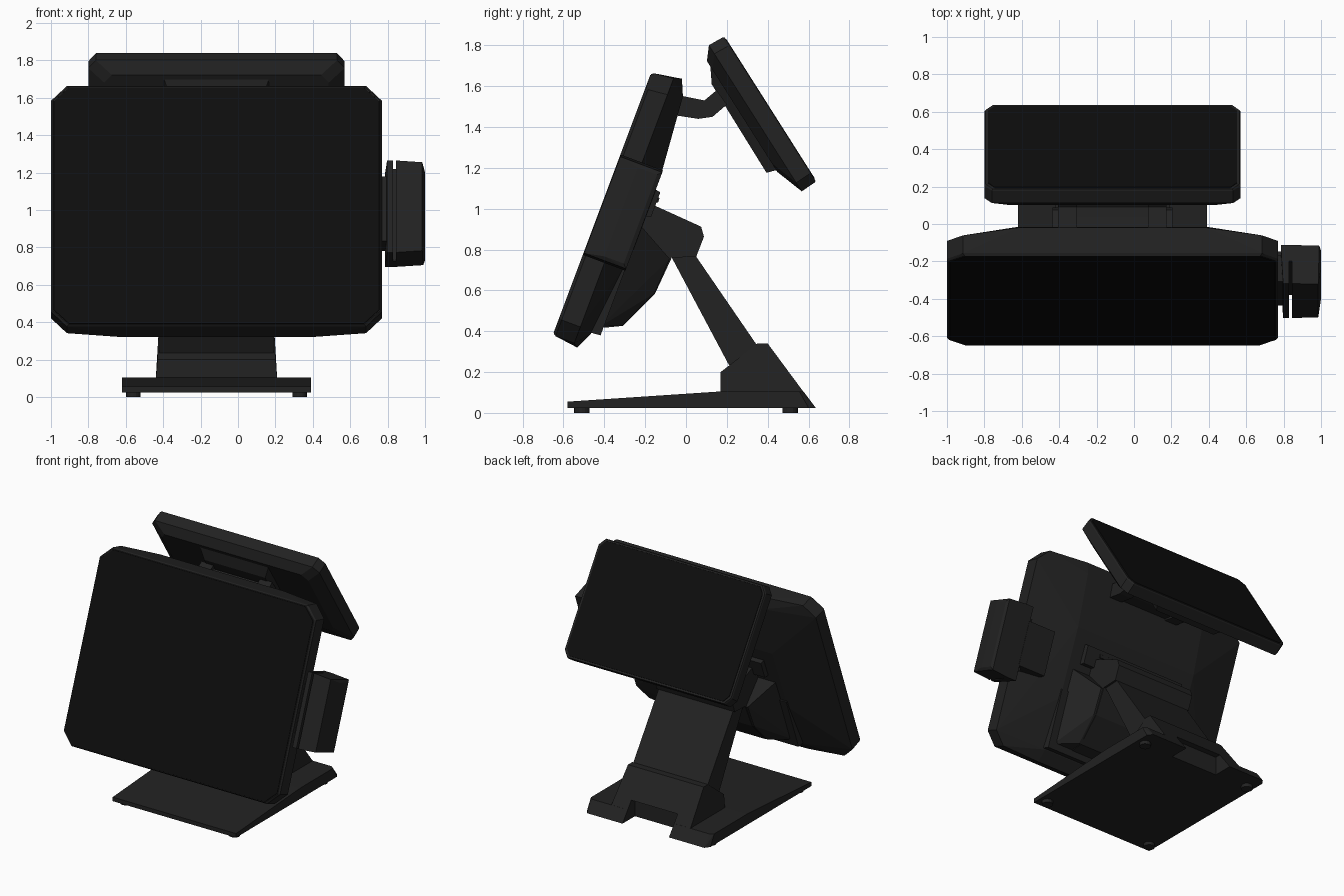
import bpy, bmesh, math
from mathutils import Vector

if "Cube" in bpy.data.objects:
    bpy.data.objects.remove(bpy.data.objects["Cube"])

CX = -0.115  # centre line of stand and screens


def material(name, v):
    m = bpy.data.materials.new(name)
    m.diffuse_color = (v, v, v, 1)
    m.use_nodes = True
    m.node_tree.nodes["Principled BSDF"].inputs["Base Color"].default_value = m.diffuse_color
    return m


BODY, GLASS = material("dark_plastic", 0.016), material("black_glass", 0.004)


def finish(name, bm, mat=BODY):
    bmesh.ops.recalc_face_normals(bm, faces=bm.faces[:])
    me = bpy.data.meshes.new(name)
    bm.to_mesh(me)
    bm.free()
    me.materials.append(mat)
    ob = bpy.data.objects.new(name, me)
    bpy.context.collection.objects.link(ob)
    return ob


def hull(name, pts, mat=BODY):
    """Convex solid around the points."""
    bm = bmesh.new()
    for p in pts:
        bm.verts.new(p)
    r = bmesh.ops.convex_hull(bm, input=bm.verts[:])
    junk = {g for g in r["geom_interior"] + r["geom_unused"] if isinstance(g, bmesh.types.BMVert)}
    bmesh.ops.delete(bm, geom=list(junk), context='VERTS')
    bmesh.ops.dissolve_limit(bm, angle_limit=math.radians(1), verts=bm.verts[:], edges=bm.edges[:])
    return finish(name, bm, mat)


def prism(name, prof, x0, x1, flare=0.0):
    """Side profile (y, z) extruded across x."""
    bm = bmesh.new()
    a = [bm.verts.new((x0, y, z)) for y, z in prof]
    b = [bm.verts.new((x1, y, z)) for y, z in prof]
    bm.faces.new(a)
    bm.faces.new(b[::-1])
    n = len(prof)
    for i in range(n):
        bm.faces.new((a[i], b[i], b[(i + 1) % n], a[(i + 1) % n]))
    return finish(name, bm)


def frame(origin, up, normal):
    """Tilted panel coordinates: x across, s along the panel, t into its depth."""
    o, u, n = (Vector((0, *v)) for v in (origin, up, normal))
    return lambda x, s, t: Vector((x, 0, 0)) + o + u * s + n * t


def outline(f, half, s0, s1, t, c, cs):
    """Rectangle with cut corners."""
    return [f(CX + sx * x, s, t) for sx in (-1, 1)
            for x, s in ((half, s0 + cs), (half - c, s0), (half - c, s1), (half, s1 - cs))]


def block(f, x0, x1, s0, s1, t0, t1, taper=0.0):
    lo = [f(x, s, t0) for x in (x0, x1) for s in (s0, s1)]
    return lo + [f(x, s, t1) for x in (x0 + taper, x1 - taper) for s in (s0 + taper, s1 - taper)]


main = frame((-0.65, 0.38), (0.351, 0.936), (0.936, -0.351))
rear = frame((0.186, 1.843), (0.536, -0.844), (-0.844, -0.536))

# main display: cut-corner front, flat centre back, sloping flanks
pts = outline(main, 0.875, 0.008, 1.367, 0, 0.085, 0.08)
pts += outline(main, 0.885, 0.0, 1.375, 0.012, 0.085, 0.085)
pts += outline(main, 0.885, 0.0, 1.385, 0.11, 0.085, 0.085)
for s, t in ((-0.015, 0.13), (0.07, 0.17), (0.437, 0.208), (0.936, 0.217), (1.318, 0.184), (1.398, 0.149)):
    pts += [main(CX + k * 0.505, s, t) for k in (-1, 1)]
hull("main_display_body", pts)
hull("main_display_glass", outline(main, 0.87, 0.012, 1.362, -0.003, 0.083, 0.08)
     + outline(main, 0.872, 0.01, 1.364, 0.004, 0.083, 0.08), GLASS)

# ridge and slats on the back of the main display
hull("port_cover", block(main, CX - 0.42, CX + 0.42, 0.70, 0.85, 0.19, 0.245, 0.01))
for i in range(2):
    s = 0.735 + i * 0.05
    hull(f"port_slat_{i + 1}", block(main, CX - 0.3, CX + 0.3, s, s + 0.03, 0.24, 0.252, 0.004))
hull("lower_back_housing", block(main, CX - 0.52, CX + 0.52, 0.075, 0.5, 0.15, 0.217, 0.006))

# card reader on the right edge, with a swipe slot open to the front
hull("reader_outer", [main(x, s, t) for x, s, t in (
    (0.845, 0.42, 0), (0.985, 0.43, 0), (0.845, 0.945, 0), (0.985, 0.935, 0),
    (0.845, 0.42, 0.22), (0.99, 0.43, 0.22), (0.845, 0.945, 0.22), (0.99, 0.935, 0.22),
    (1.0, 0.45, 0.1), (1.0, 0.915, 0.1), (1.0, 0.45, 0.2), (1.0, 0.915, 0.2))])
hull("reader_inner", [main(x, s, t) for s in (0.42, 0.945)
                      for x, t in ((0.797, 0), (0.83, 0), (0.785, 0.22), (0.83, 0.22))])
hull("reader_slot_floor", block(main, 0.825, 0.85, 0.42, 0.945, 0.13, 0.22))
hull("reader_connector", block(main, 0.75, 0.80, 0.5, 0.87, 0.04, 0.19))
hull("reader_mount", block(main, 0.56, 0.80, 0.52, 0.85, 0.12, 0.222, 0.008))

# hinge hub joining display and neck
hub = [(-0.2, 1.03), (-0.142, 1.01), (0.074, 0.912), (0.088, 0.863), (0.05, 0.765), (-0.07, 0.76),
       (-0.152, 0.583), (-0.31, 0.426), (-0.4, 0.417), (-0.43, 0.45)]
prism("hinge_hub", hub, CX - 0.32, CX + 0.32)
flap = []
for k in (-1, 1):
    flap += [main(CX + k * 0.47, s, 0.2) for s in (0.12, 0.66)]
    flap += [Vector((CX + k * 0.335, y, z)) for y, z in ((-0.31, 0.428), (-0.155, 0.585), (-0.08, 0.755))]
hull("hub_flank", flap)

# neck
prism("neck", [(-0.08, 0.78), (0.02, 0.83), (0.05, 0.765), (0.345, 0.335), (0.30, 0.22), (0.21, 0.235)],
      CX - 0.305, CX + 0.305)

# wedge base and pedestal, with a cable notch cut in the rear
base = []
for k in (-1, 1):
    base += [Vector((CX + k * x, y, z)) for x, y, z in (
        (0.505, -0.58, 0.025), (0.505, -0.58, 0.055), (0.505, 0.17, 0.105), (0.505, 0.555, 0.105),
        (0.48, 0.575, 0.105), (0.505, 0.60, 0.025), (0.48, 0.635, 0.025))]
base_ob = hull("base_plate", base)
ped = []
for k in (-1, 1):
    ped += [Vector((CX + k * x, y, z)) for x, y, z in (
        (0.325, 0.17, 0.09), (0.315, 0.17, 0.20), (0.31, 0.35, 0.34), (0.31, 0.40, 0.34),
        (0.325, 0.585, 0.09))]
ped_ob = hull("pedestal", ped)
cutter = hull("notch_cutter", [Vector((CX + sx * 0.19, y, z)) for sx in (-1, 1)
                               for y in (0.49, 0.8) for z in (-0.1, 0.16)])
cutter.hide_render = True
cutter.hide_viewport = True
for ob in (base_ob, ped_ob):
    m = ob.modifiers.new("cable_notch", 'BOOLEAN')
    m.operation, m.object = 'DIFFERENCE', cutter

# feet
for i, (sx, y) in enumerate(((-1, -0.51), (1, -0.51), (-1, 0.51), (1, 0.51))):
    hull(f"foot_{i + 1}", [Vector((CX + sx * 0.445 + 0.038 * math.cos(a), y + 0.038 * math.sin(a), z))
                           for a in [j * math.tau / 16 for j in range(16)] for z in (0, 0.03)])

# rear customer display
hull("rear_display_body", outline(rear, 0.68, 0.004, 0.838, 0, 0.04, 0.05)
     + outline(rear, 0.685, 0, 0.842, 0.01, 0.04, 0.05)
     + outline(rear, 0.685, -0.004, 0.844, 0.085, 0.04, 0.05)
     + outline(rear, 0.60, 0.057, 0.70, 0.135, 0.04, 0.05))
hull("rear_display_glass", outline(rear, 0.665, 0.015, 0.825, -0.003, 0.035, 0.045)
     + outline(rear, 0.667, 0.013, 0.827, 0.004, 0.035, 0.045), GLASS)
hull("rear_display_housing", [rear(CX + k * x, s, t) for k in (-1, 1) for x, s, t in (
    (0.29, 0.06, 0.12), (0.25, 0.165, 0.176), (0.25, 0.675, 0.182), (0.29, 0.694, 0.12))])

# bracket carrying the rear display: two side arms and a slimmer centre
arm = [(-0.06, 1.56), (0.04, 1.54), (0.09, 1.53), (0.15, 1.58), (0.20, 1.51), (0.13, 1.45), (0.06, 1.44), (-0.07, 1.46)]
mid = [(-0.06, 1.53), (0.04, 1.515), (0.09, 1.51), (0.15, 1.55), (0.19, 1.51), (0.12, 1.465), (0.06, 1.455), (-0.07, 1.47)]
for n, k in (("left", -1), ("right", 1)):
    x = sorted((CX + k * 0.19, CX + k * 0.29))
    prism(f"bracket_arm_{n}", arm, *x)
prism("bracket_centre", mid, CX - 0.19, CX + 0.19)
